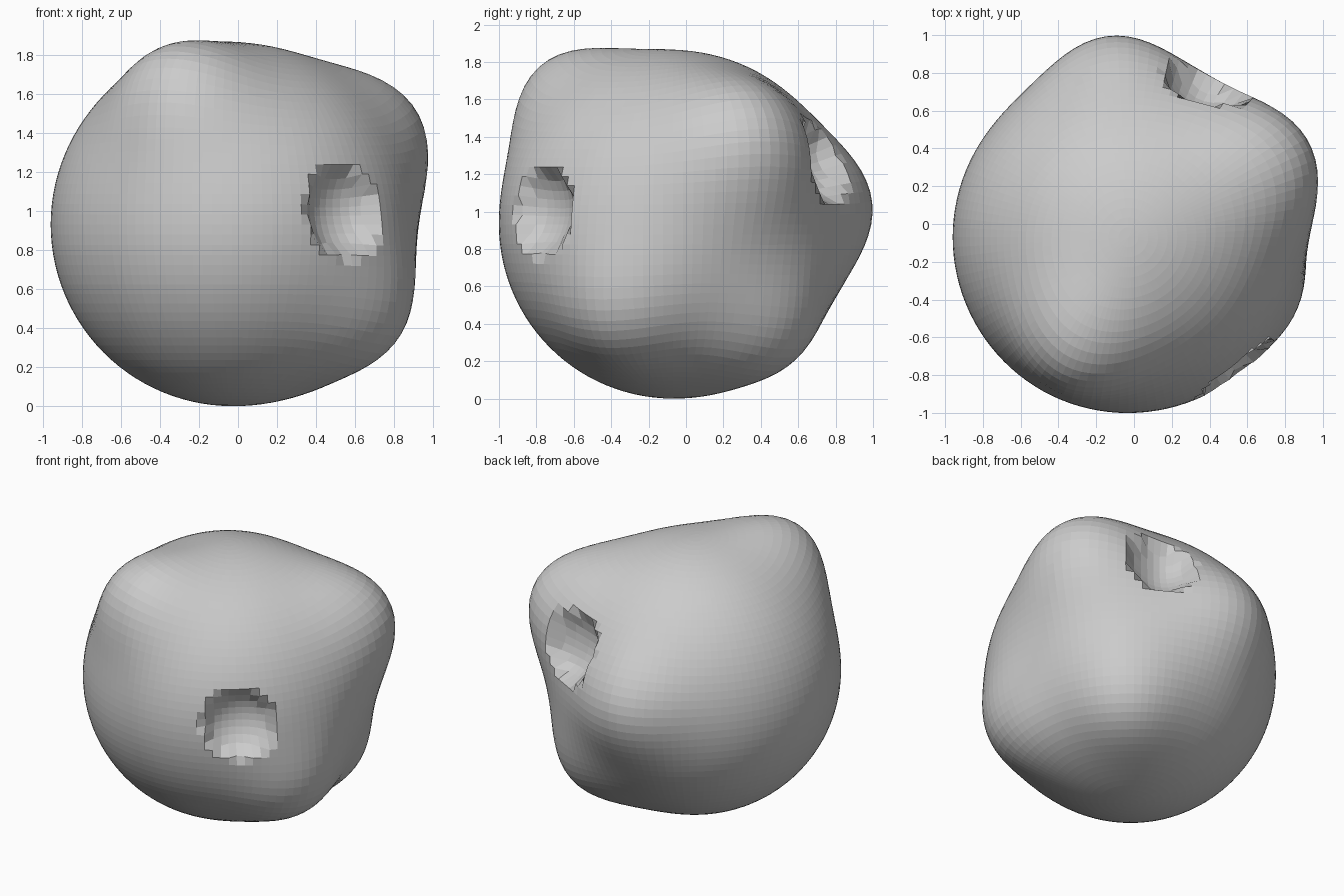
import bpy, bmesh, math
from mathutils import Vector

if "Cube" in bpy.data.objects:
    bpy.data.objects.remove(bpy.data.objects["Cube"])

CENTRE = Vector((-0.03, -0.07, 0.93))
RADIUS = 0.93

# Rounded swellings: direction, height, angular width
BUMPS = [
    ((0.92, 0.48, 0.57), 0.25, 0.42),     # upper right
    ((-0.10, 1.07, 0.12), 0.145, 0.38),   # back
    ((-0.33, -0.70, 0.85), 0.21, 0.38),   # upper front left
    ((0.85, -0.36, -0.58), 0.14, 0.38),   # lower right front
    ((0.55, 0.60, -0.68), 0.14, 0.38),    # lower right back
]
# Craters: direction, depth, angular radius
CRATERS = [
    ((0.58, -0.70, 0.07), 0.16, 0.25),    # front right
    ((0.41, 0.80, 0.34), 0.16, 0.235),    # back right
]


def surface_radius(d):
    r = RADIUS
    for axis, height, width in BUMPS:
        a = d.angle(Vector(axis))
        r += height * math.exp(-(a / width) ** 2)
    for axis, depth, width in CRATERS:
        a = d.angle(Vector(axis)) / width
        if a < 1:
            r -= depth * math.sqrt(1 - a * a)
    return r


# Lumpy boulder body from a displaced sphere
bm = bmesh.new()
bmesh.ops.create_uvsphere(bm, u_segments=112, v_segments=56, radius=1)
for v in bm.verts:
    d = v.co.normalized()
    v.co = CENTRE + d * surface_radius(d)

# Rest it on the ground
low = min(v.co.z for v in bm.verts)
for v in bm.verts:
    v.co.z -= low

mesh = bpy.data.meshes.new("boulder")
bm.to_mesh(mesh)
bm.free()
boulder = bpy.data.objects.new("boulder", mesh)
bpy.context.collection.objects.link(boulder)
